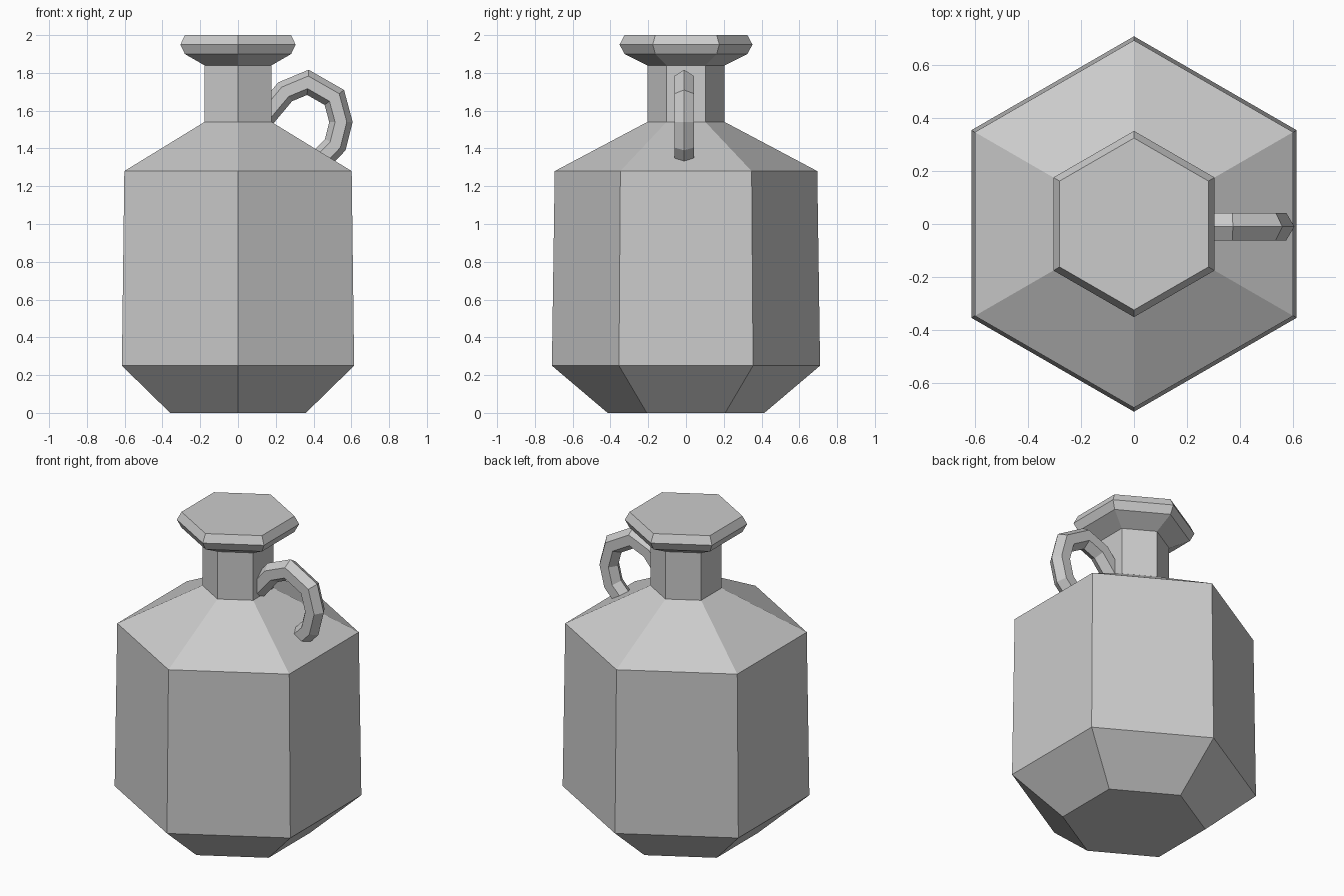
import bpy, bmesh
from math import sin, cos, pi
from mathutils import Vector

if "Cube" in bpy.data.objects:
    bpy.data.objects.remove(bpy.data.objects["Cube"])

def skin(name, rings):
    # Join matching rings of points with quads and cap both ends
    bm = bmesh.new()
    loops = [[bm.verts.new(p) for p in ring] for ring in rings]
    n = len(loops[0])
    for a, b in zip(loops, loops[1:]):
        for i in range(n):
            j = (i + 1) % n
            bm.faces.new((a[i], a[j], b[j], b[i]))
    bm.faces.new(loops[0][::-1])
    bm.faces.new(loops[-1])
    bmesh.ops.recalc_face_normals(bm, faces=bm.faces[:])
    mesh = bpy.data.meshes.new(name)
    bm.to_mesh(mesh)
    bm.free()
    obj = bpy.data.objects.new(name, mesh)
    bpy.context.collection.objects.link(obj)
    return obj

HEX = [(cos(pi / 2 + i * pi / 3), sin(pi / 2 + i * pi / 3)) for i in range(6)]

# Six-sided jug body with neck and stoppered lip: (corner radius, height)
profile = [(0.415, 0), (0.71, 0.25), (0.695, 1.28), (0.205, 1.54),
           (0.205, 1.84), (0.325, 1.90), (0.352, 1.95), (0.325, 2.0)]
skin("jug_body", [[(r * c, r * s, z) for c, s in HEX] for r, z in profile])

# Handle: hexagonal tube swept with mitred joints from neck to shoulder
path = [Vector(p) for p in [(0.12, 1.545), (0.25, 1.70), (0.37, 1.75), (0.51, 1.67),
                            (0.545, 1.54), (0.515, 1.42), (0.41, 1.31)]]
tube_r, y_mid = 0.06, -0.01
rings = []
for i, p in enumerate(path):
    d_in = (p - path[max(i - 1, 0)]) if i else path[1] - p
    d_out = (path[i + 1] - p) if i < len(path) - 1 else d_in
    d_in, d_out = d_in.normalized(), d_out.normalized()
    t = (d_in + d_out).normalized()
    side = Vector((-t.y, t.x)) / t.dot(d_in)
    rings.append([(p.x + side.x * tube_r * s, y_mid + tube_r * c,
                   p.y + side.y * tube_r * s) for c, s in HEX])
skin("handle", rings)
